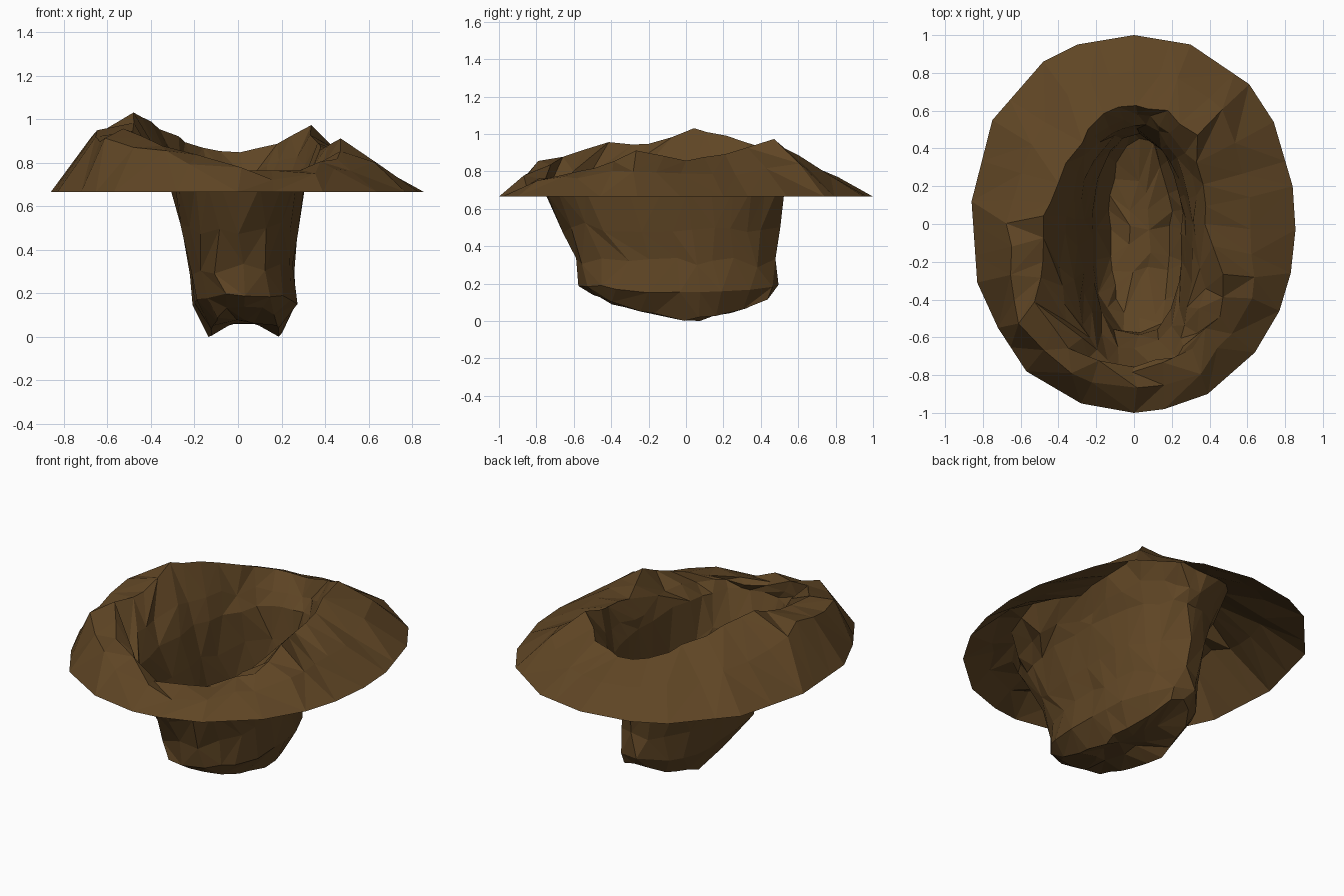
import bpy, bmesh, math, random
from mathutils import Vector

if "Cube" in bpy.data.objects:
    bpy.data.objects.remove(bpy.data.objects["Cube"])

random.seed(7)
N = 32

soil = bpy.data.materials.new("brown soil")
soil.diffuse_color = (0.115, 0.060, 0.018, 1)
soil.use_nodes = True
soil.node_tree.nodes["Principled BSDF"].inputs["Base Color"].default_value = soil.diffuse_color

# outer edge of the mound, anticlockwise from +x (x, y)
RIM = [(.855, -.03), (.84, .2), (.74, .54), (.61, .74), (.3, .95), (0, 1), (-.3, .95), (-.48, .86),
       (-.75, .55), (-.86, .12), (-.83, -.31), (-.72, -.55), (-.57, -.78), (-.28, -.95), (0, -1),
       (.16, -.98), (.39, -.9), (.64, -.68), (.77, -.46), (.83, -.26)]
# crest of the mound, every 22.5 degrees (x, y, z)
CREST = [(.39, 0, .86), (.36, .2, .89), (.33, .47, .97), (.17, .6, .88), (0, .64, .84), (-.17, .57, .87),
         (-.29, .42, .91), (-.40, .2, 1.0), (-.47, .04, 1.03), (-.50, -.2, .95), (-.52, -.4, .96),
         (-.34, -.66, .88), (0, -.77, .77), (.3, -.66, .77), (.44, -.48, .82), (.47, -.26, .90)]
# pit rings: x min, x max, y min, y max, height in the middle, height at the ends
PIT = [(-.31, .31, -.76, .53, .70, .70), (-.27, .275, -.66, .50, .5, .5), (-.22, .255, -.58, .48, .31, .31),
       (-.21, .265, -.57, .51, .14, .19), (-.13, .20, -.50, .46, .0, .13), (-.02, .09, -.28, .24, .06, .07)]


def rim_point(t):
    """Point where a ray at angle t meets the rim polygon, snapped to a close corner."""
    for c in RIM:
        off = (math.atan2(c[1], c[0]) - t + math.pi) % math.tau - math.pi
        if abs(off) < math.pi / N:
            return Vector((*c, .665))
    d = Vector((math.cos(t), math.sin(t)))
    for a, b in zip(RIM, RIM[1:] + RIM[:1]):
        a, e = Vector(a), Vector(b) - Vector(a)
        den = d.x * e.y - d.y * e.x
        if abs(den) < 1e-9:
            continue
        r, s = (a.x * e.y - a.y * e.x) / den, (a.x * d.y - a.y * d.x) / den
        if r > 0 and -1e-6 <= s <= 1.000001:
            return Vector((d.x * r, d.y * r, .665))


def crest_point(i):
    k = i * len(CREST) / N
    a, b = CREST[int(k) % 16], CREST[(int(k) + 1) % 16]
    return Vector(a).lerp(Vector(b), k % 1)


def pit_point(t, x0, x1, y0, y1, zm, ze):
    c, s = math.cos(t), math.sin(t)
    p = 1 if s > 0 else .75          # rounded back, squarer front
    u = math.copysign(abs(c) ** p, c)
    v = math.copysign(abs(s) ** p, s)
    rise = v * v if v > 0 else abs(v) ** 1.3
    return Vector(((x0 + x1) / 2 + u * (x1 - x0) / 2, (y0 + y1) / 2 + v * (y1 - y0) / 2, zm + (ze - zm) * rise))


def rough(p, h, z):
    return p + Vector((random.uniform(-h, h), random.uniform(-h, h), random.uniform(-z, z)))


rings = [[] for _ in range(4 + len(PIT))]
for i in range(N):
    t = math.tau * i / N
    rim, crest = rim_point(t), crest_point(i)
    front = min(1, max(0, .5 - 2 * math.sin(t)))     # steeper, lumpier slope towards the front left
    lift = front * (.3 if math.cos(t) < .1 else .12)
    shoulder = rim.lerp(crest, .5)
    shoulder.z = rim.z + (crest.z - rim.z) * (.55 + lift)
    wall = crest.lerp(pit_point(t, *PIT[0]), .6)
    row = [rim, rough(shoulder, .01 + .015 * front, .01 + .015 * front), rough(crest, .018, .012), rough(wall, .02, .02)]
    row += [rough(pit_point(t, *ring), .014, .03 if 0 < k < 3 else .01) for k, ring in enumerate(PIT)]
    for ring, p in zip(rings, row):
        ring.append(p)

# one continuous sheet: rim, crest, pit walls, floor
bm = bmesh.new()
vr = [[bm.verts.new(p) for p in ring] for ring in rings]
for a, b in zip(vr, vr[1:]):
    for i in range(N):
        j = (i + 1) % N
        q = [a[i], a[j], b[j], b[i]]
        if random.random() < .5:
            bm.faces.new((q[0], q[1], q[2])), bm.faces.new((q[0], q[2], q[3]))
        else:
            bm.faces.new((q[0], q[1], q[3])), bm.faces.new((q[1], q[2], q[3]))
bm.faces.new(vr[-1])
bmesh.ops.triangulate(bm, faces=[f for f in bm.faces if len(f.verts) > 4])

# merge neighbours inside the pit for larger, rougher facets
bmesh.ops.remove_doubles(bm, verts=[v for ring in vr[5:8] for v in ring], dist=.085)
bmesh.ops.remove_doubles(bm, verts=[v for v in bm.verts if v.co.z < .14], dist=.075)
low = min(v.co.z for v in bm.verts)
for v in bm.verts:
    if v.co.z < .3:
        v.co.z -= low
me = bpy.data.meshes.new("earth_pit")
bm.to_mesh(me)
bm.free()
me.materials.append(soil)
bpy.context.collection.objects.link(bpy.data.objects.new("earth_pit", me))
